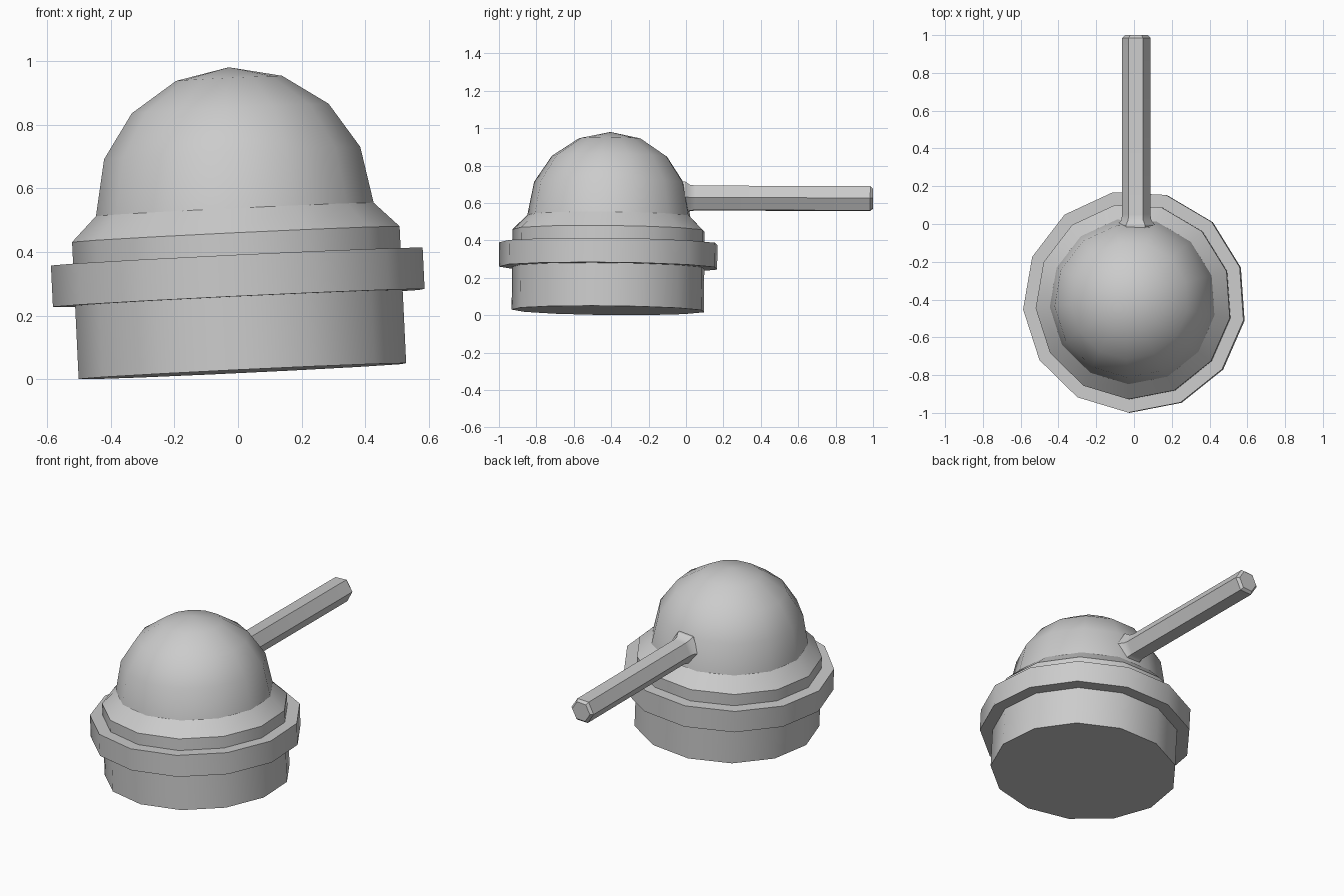
import bpy, bmesh
from math import cos, sin, pi, radians
from mathutils import Matrix

if "Cube" in bpy.data.objects:
    bpy.data.objects.remove(bpy.data.objects["Cube"])


def lathe(name, profile, sides, phase, matrix, smooth=False):
    """Revolve (radius, height) points about local z; ends are capped."""
    bm = bmesh.new()
    rings = []
    for r, h in profile:
        if r == 0:
            rings.append([bm.verts.new((0, 0, h))] * sides)
        else:
            rings.append([bm.verts.new((r * cos(phase + 2 * pi * i / sides),
                                        r * sin(phase + 2 * pi * i / sides), h))
                          for i in range(sides)])
    for a, b in zip(rings, rings[1:]):
        for i in range(sides):
            j = (i + 1) % sides
            quad = list(dict.fromkeys([a[i], a[j], b[j], b[i]]))
            bm.faces.new(quad)
    for ring, (r, h) in ((rings[0], profile[0]), (rings[-1], profile[-1])):
        if r:
            bm.faces.new(ring)
    bm.transform(matrix)
    bmesh.ops.recalc_face_normals(bm, faces=bm.faces)
    mesh = bpy.data.meshes.new(name)
    bm.to_mesh(mesh)
    bm.free()
    ob = bpy.data.objects.new(name, mesh)
    bpy.context.collection.objects.link(ob)
    if smooth:
        bpy.ops.object.select_all(action='DESELECT')
        ob.select_set(True)
        bpy.context.view_layer.objects.active = ob
        bpy.ops.object.shade_smooth_by_angle(angle=radians(30))
    return ob


# The whole body leans slightly
lean = (Matrix.Translation((0.017, -0.414, 0.026))
        @ Matrix.Rotation(radians(-0.6), 4, 'X')
        @ Matrix.Rotation(radians(-2.75), 4, 'Y'))
PHASE = radians(267.1)

# Drum with sloped shoulder and domed top
lathe("domed_body",
      [(0.519, 0), (0.519, 0.43), (0.44, 0.508), (0.406, 0.685),
       (0.312, 0.825), (0.168, 0.92), (0, 0.955)],
      13, PHASE, lean, smooth=True)

# Projecting band around the drum
lathe("collar_band", [(0.589, 0.23), (0.589, 0.36)], 13, PHASE, lean, smooth=True)

# Hexagonal rod with flared root and chamfered tip, pointing along +y
rod = (Matrix.Translation((0.012, 0, 0.627))
       @ Matrix.Rotation(radians(-2.75), 4, 'Y')
       @ Matrix.Rotation(radians(-90.2), 4, 'X'))
lathe("rod",
      [(0.1, -0.06), (0.1, -0.005), (0.08, 0.02), (0.075, 0.05),
       (0.075, 0.985), (0.06, 1.0)],
      6, 0, rod, smooth=True)
